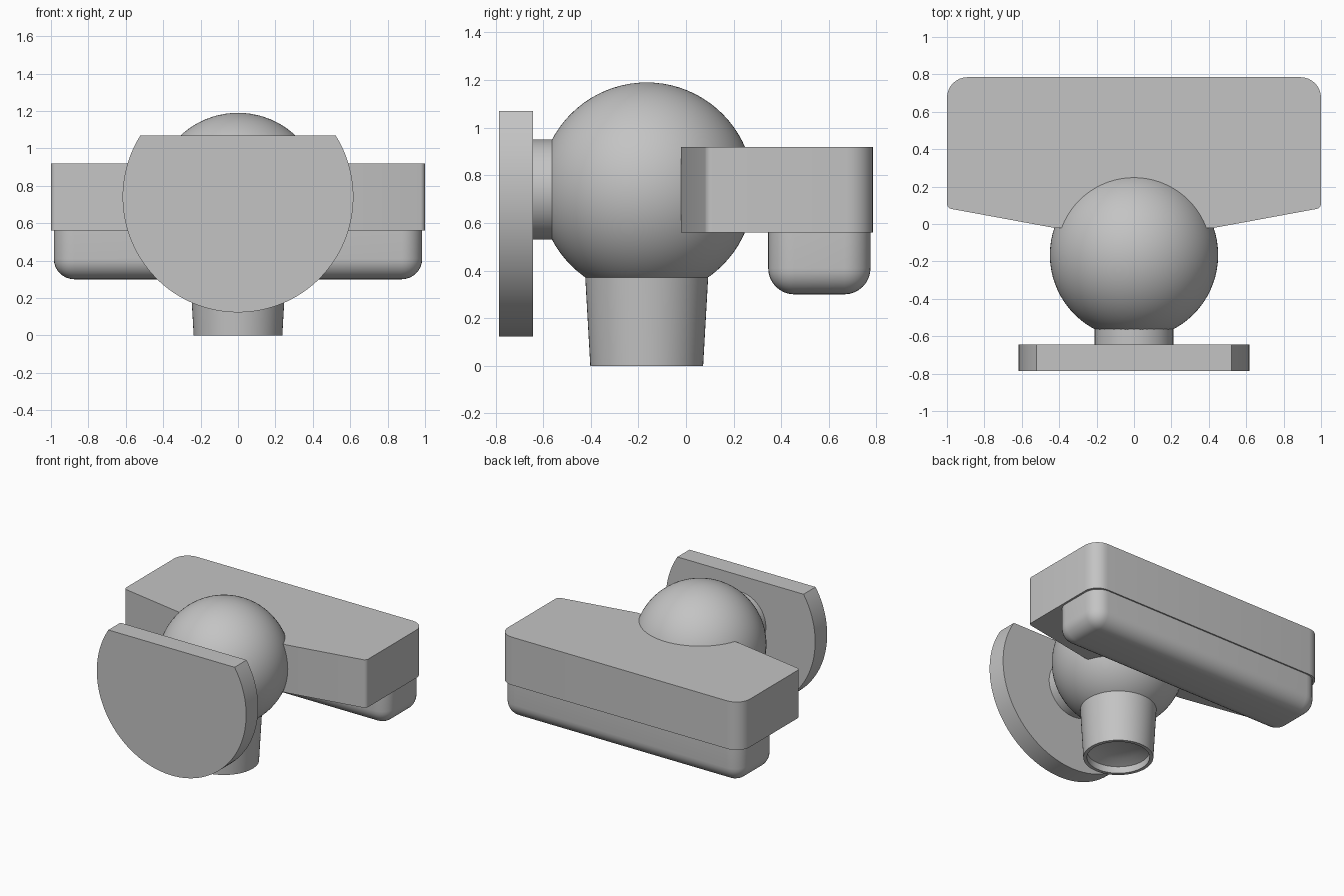
import bpy, bmesh, math
from mathutils import Vector, Matrix

if "Cube" in bpy.data.objects:
    bpy.data.objects.remove(bpy.data.objects["Cube"])

BALL = Vector((0, -0.165, 0.74))   # centre of the ball joint

grey = bpy.data.materials.new("plain_grey")
grey.diffuse_color = (0.55, 0.55, 0.55, 1)
grey.use_nodes = True
grey.node_tree.nodes["Principled BSDF"].inputs["Base Color"].default_value = grey.diffuse_color


def finish(bm, name, angle=30):
    bmesh.ops.recalc_face_normals(bm, faces=bm.faces)
    mesh = bpy.data.meshes.new(name)
    bm.to_mesh(mesh)
    bm.free()
    mesh.materials.append(grey)
    ob = bpy.data.objects.new(name, mesh)
    bpy.context.collection.objects.link(ob)
    bpy.ops.object.select_all(action='DESELECT')
    ob.select_set(True)
    bpy.context.view_layer.objects.active = ob
    bpy.ops.object.shade_smooth_by_angle(angle=math.radians(angle))
    return ob


def prism(name, outline, direction):
    """Extrude a flat closed outline along a direction."""
    bm = bmesh.new()
    face = bm.faces.new([bm.verts.new(p) for p in outline])
    new = bmesh.ops.extrude_face_region(bm, geom=[face], use_keep_orig=True)
    verts = [v for v in new["geom"] if isinstance(v, bmesh.types.BMVert)]
    bmesh.ops.translate(bm, verts=verts, vec=direction)
    return finish(bm, name)


def round_corner(p, a, b, r, n=8):
    """Arc of radius r replacing corner p between neighbours a and b."""
    p, a, b = Vector(p), Vector(a), Vector(b)
    u, v = (a - p).normalized(), (b - p).normalized()
    half = u.angle(v) / 2
    centre = p + (u + v).normalized() * (r / math.sin(half))
    s = p + u * (r / math.tan(half)) - centre
    e = p + v * (r / math.tan(half)) - centre
    total = s.angle(e)
    return [centre + (s * math.sin((1 - i / n) * total) + e * math.sin(i / n * total))
            / math.sin(total) for i in range(n + 1)]


# ball
bm = bmesh.new()
bmesh.ops.create_uvsphere(bm, u_segments=72, v_segments=40, radius=0.45,
                          matrix=Matrix.Translation(BALL))
finish(bm, "ball")

# neck between ball and front disc
bm = bmesh.new()
bmesh.ops.create_cone(bm, cap_ends=True, segments=64, radius1=0.21, radius2=0.21, depth=0.16,
                      matrix=Matrix.Translation((0, -0.57, BALL.z))
                      @ Matrix.Rotation(math.pi / 2, 4, 'X'))
finish(bm, "neck")

# front disc with its top cut flat
R, cut = 0.617, math.asin(0.33 / 0.617)
angles = [math.pi - cut + i / 80 * (math.pi + 2 * cut) for i in range(81)]
prism("front_disc", [(R * math.cos(a), -0.785, BALL.z + R * math.sin(a)) for a in angles],
      (0, 0.142, 0))

# tapered stem with a shallow recess underneath
profile = [(0.26, 0.40), (0.258, 0.37), (0.237, 0.0), (0.212, 0.0), (0.212, 0.05),
           (0.15, 0.075), (0.08, 0.088), (0, 0.092)]
bm = bmesh.new()
pts = [bm.verts.new((r, BALL.y, z)) for r, z in profile]
edges = [bm.edges.new(pair) for pair in zip(pts, pts[1:])]
bmesh.ops.spin(bm, geom=pts + edges, cent=(0, BALL.y, 0), axis=(0, 0, 1),
               angle=2 * math.pi, steps=64)
bmesh.ops.remove_doubles(bm, verts=bm.verts, dist=0.0001)
finish(bm, "stem")

# wide slab: half outline with rounded corners, mirrored
inner, side, back = (0.42, -0.022, 0.56), (1, 0.085, 0.56), (1, 0.785, 0.56)
half = [Vector(inner)]
half += round_corner(side, inner, back, 0.03)
half += round_corner(back, side, (0, 0.785, 0.56), 0.11)
prism("slab", half + [Vector((-p.x, p.y, p.z)) for p in reversed(half)], (0, 0, 0.358))

# rounded bar under the slab
bm = bmesh.new()
bmesh.ops.create_cube(bm, size=1, matrix=Matrix.Translation((0, 0.56, 0.432))
                      @ Matrix.Diagonal((1.97, 0.43, 0.264, 1)))
edges = [e for e in bm.edges if min(v.co.z for v in e.verts) < 0.4]
bmesh.ops.bevel(bm, geom=edges, offset=0.11, segments=8, profile=0.5, affect='EDGES')
finish(bm, "under_bar")
